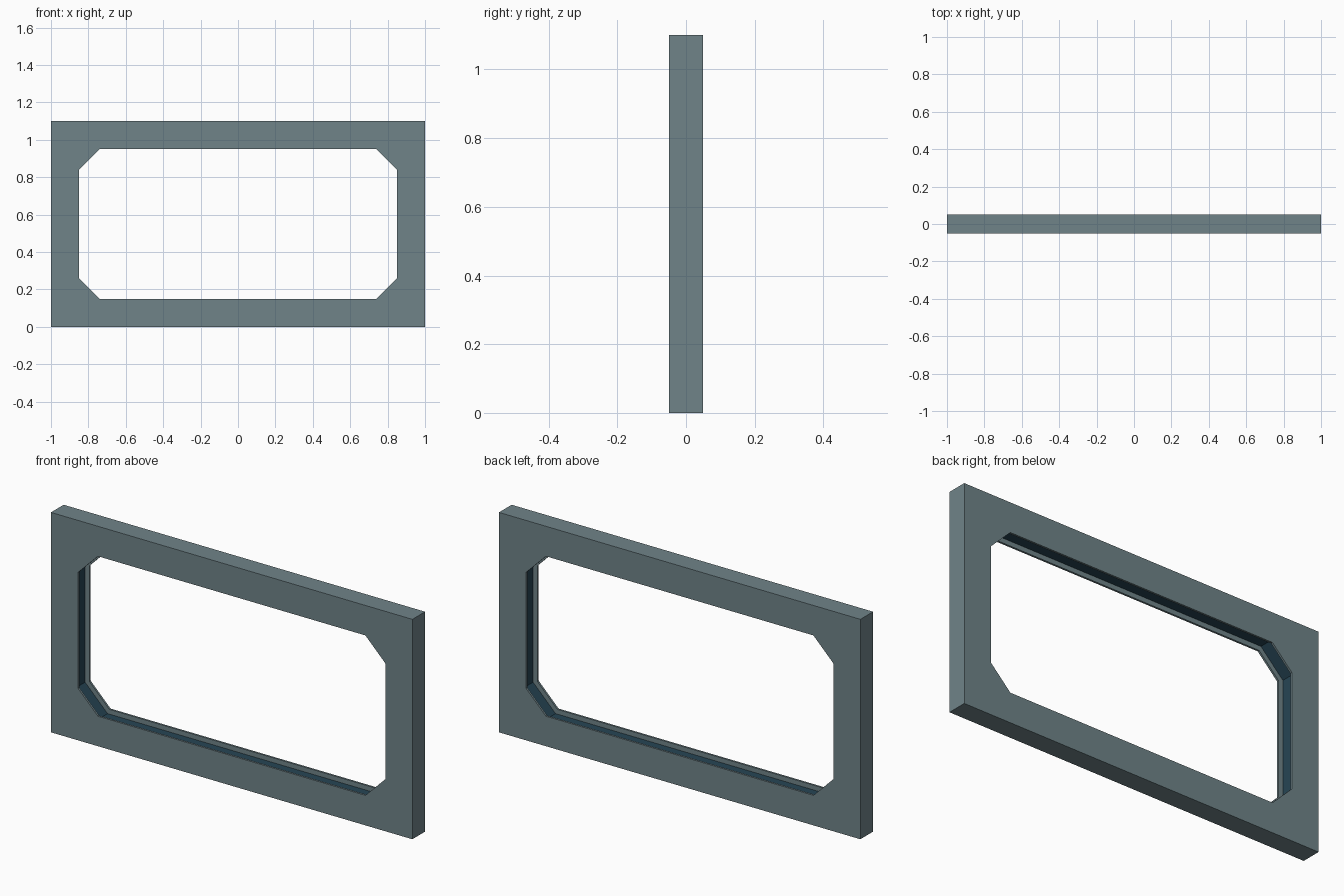
import bpy, bmesh
from math import sqrt

if "Cube" in bpy.data.objects:
    bpy.data.objects.remove(bpy.data.objects["Cube"])

HALF_T = 0.05      # half thickness of the frame
LIP = 0.01         # lip width beside the groove
DEPTH = 0.025      # groove depth
MID_Z = 0.55


def octagon(hx, hz, c, y):
    """Rectangle with chamfered corners, in the xz plane at depth y."""
    pts = [(hx, hz - c), (hx - c, hz), (c - hx, hz), (-hx, hz - c),
           (-hx, c - hz), (c - hx, -hz), (hx - c, -hz), (hx, c - hz)]
    return [(x, y, z + MID_Z) for x, z in pts]


def outer(y):
    return octagon(1.0, 0.55, 0.0, y)


def opening(y, d=0.0):
    return octagon(0.85 + d, 0.40 + d, 0.11 + d * (2 - sqrt(2)), y)


def loft(name, rings, closed, color=None):
    bm = bmesh.new()
    loops = [[bm.verts.new(p) for p in r] for r in rings]
    pairs = list(zip(loops, loops[1:]))
    if closed:
        pairs.append((loops[-1], loops[0]))
    for a, b in pairs:
        for i in range(8):
            j = (i + 1) % 8
            bm.faces.new((a[i], a[j], b[j], b[i]))
    bmesh.ops.remove_doubles(bm, verts=bm.verts, dist=1e-5)
    if closed:
        bmesh.ops.recalc_face_normals(bm, faces=bm.faces)
    me = bpy.data.meshes.new(name)
    bm.to_mesh(me)
    bm.free()
    ob = bpy.data.objects.new(name, me)
    bpy.context.collection.objects.link(ob)
    if color:
        mat = bpy.data.materials.new(name)
        mat.diffuse_color = color
        mat.use_nodes = True
        mat.node_tree.nodes["Principled BSDF"].inputs["Base Color"].default_value = mat.diffuse_color
        me.materials.append(mat)
    return ob


g = HALF_T - LIP

# Frame with a groove running around the inside of the opening
loft("window_frame", [
    outer(-HALF_T), opening(-HALF_T), opening(-g), opening(-g, DEPTH),
    opening(g, DEPTH), opening(g), opening(HALF_T), outer(HALF_T)],
    True, (0.16, 0.23, 0.25, 1))

# Dark sealing strip lining the groove floor
loft("groove_seal", [opening(g, DEPTH - 0.001), opening(-g, DEPTH - 0.001)],
     False, (0.02, 0.06, 0.09, 1))
